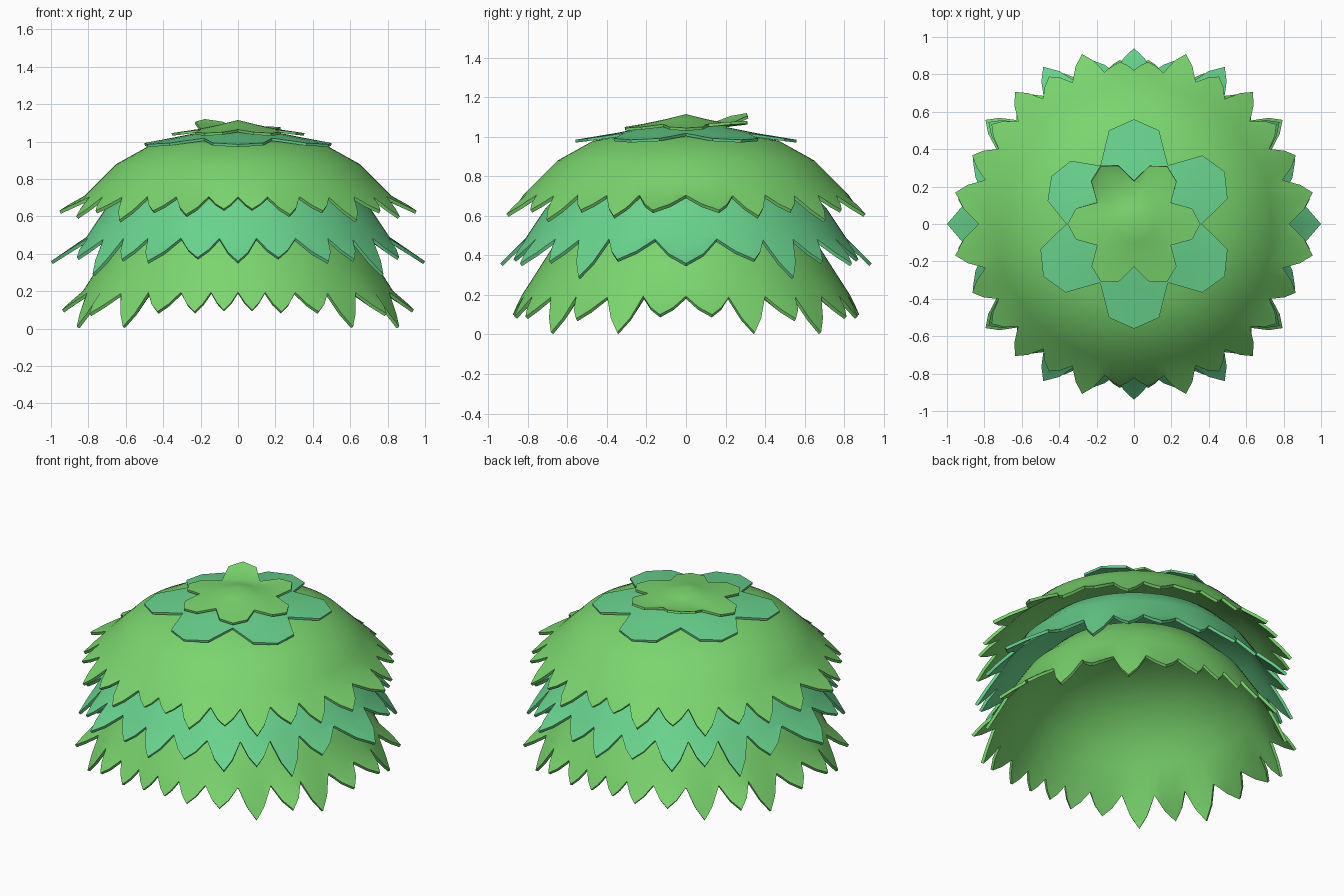
import bpy, math

if "Cube" in bpy.data.objects:
    bpy.data.objects.remove(bpy.data.objects["Cube"])


def material(name, rgb):
    m = bpy.data.materials.new(name)
    m.diffuse_color = (*rgb, 1)
    m.use_nodes = True
    m.node_tree.nodes["Principled BSDF"].inputs["Base Color"].default_value = m.diffuse_color
    return m


GREEN = material("leaf green", (0.195, 0.67, 0.155))
TEAL = material("mint green", (0.14, 0.66, 0.27))


def mirrored(quadrant):
    """Reflect tips given for 0..90 degrees into all four quadrants."""
    tips = {}
    for a, r, z in quadrant:
        for b in (a, 180 - a, 180 + a, 360 - a):
            tips[b % 360] = (r, z)
    return [(a, *tips[a]) for a in sorted(tips)]


def leaf_layer(name, mat, profile, tips, side=0.5, reach=0.62, thick=0.018):
    """Revolved dome whose last ring grows into leaf tips (angle, radius, z)."""
    rn, zn = profile[-1]
    cols = []                                   # (angle, rim radius, rim z)
    n = len(tips)
    for i, (a, r, z) in enumerate(tips):
        prev = tips[i - 1][0] - (360 if i == 0 else 0)
        nxt = tips[(i + 1) % n][0] + (360 if i == n - 1 else 0)
        left, right = (prev + a) / 2, (a + nxt) / 2

        def rim(angle, f):
            cols.append((math.radians(angle), rn + (r - rn) * f, zn + (z - zn) * f))
        rim(left, 0.06)
        rim(a + (left - a) * side, reach)
        rim(a, 1)
        rim(a + (right - a) * side, reach)
    k = len(cols)
    verts = [(0, 0, profile[0][1])]
    for r, z in profile[1:]:
        verts += [(r * math.cos(a), r * math.sin(a), z) for a, _, _ in cols]
    verts += [(r * math.cos(a), r * math.sin(a), z) for a, r, z in cols]
    faces = [(0, 1 + i, 1 + (i + 1) % k) for i in range(k)]
    for row in range(len(profile) - 1):
        p, q = 1 + row * k, 1 + (row + 1) * k
        for i in range(k):
            j = (i + 1) % k
            faces.append((p + i, q + i, q + j, p + j))
    me = bpy.data.meshes.new(name)
    me.from_pydata(verts, [], faces)
    me.materials.append(mat)
    ob = bpy.data.objects.new(name, me)
    bpy.context.collection.objects.link(ob)
    bpy.ops.object.select_all(action='DESELECT')
    ob.select_set(True)
    bpy.context.view_layer.objects.active = ob
    mod = ob.modifiers.new("thickness", 'SOLIDIFY')
    mod.thickness = thick
    mod.offset = -1
    bpy.ops.object.modifier_apply(modifier=mod.name)
    bpy.ops.object.shade_smooth_by_angle(angle=math.radians(40))
    return ob


# Lower skirt of leaves
leaf_layer("lower_leaves", GREEN,
           [(0, 0.75), (0.3, 0.71), (0.52, 0.6), (0.67, 0.45), (0.74, 0.34), (0.83, 0.2)],
           mirrored([(8, 0.95, 0.10), (22, 0.93, 0.01), (35, 0.97, 0.08), (48, 0.92, 0.01),
                     (62, 0.92, 0.09), (75, 0.90, 0.09), (85, 0.88, 0.10)]))

# Middle skirt of leaves
leaf_layer("middle_leaves", TEAL,
           [(0, 0.92), (0.35, 0.87), (0.58, 0.77), (0.71, 0.64), (0.81, 0.49)],
           mirrored([(0, 1.0, 0.36), (22, 0.93, 0.38), (35, 0.95, 0.29), (48, 0.93, 0.37),
                     (60, 0.97, 0.36), (76, 0.90, 0.38), (90, 0.94, 0.36)]))

# Upper dome of leaves
leaf_layer("upper_leaves", GREEN,
           [(0, 1.03), (0.25, 1.02), (0.47, 0.98), (0.65, 0.88), (0.74, 0.79), (0.82, 0.71)],
           mirrored([(10, 0.97, 0.63), (23, 0.94, 0.60), (35, 0.93, 0.63), (48, 0.95, 0.58),
                     (60, 0.91, 0.63), (73, 0.95, 0.61), (85, 0.87, 0.64)]))

# Six-petalled rosette on the crown
leaf_layer("crown_rosette", TEAL, [(0, 1.06), (0.2, 1.05), (0.35, 1.02)],
           [(30 + 60 * i, 0.51 if i == 2 else 0.56, 0.985) for i in range(6)],
           side=0.5, reach=0.8, thick=0.014)

# Small top rosette with one lifted petal
leaf_layer("top_rosette", GREEN, [(0, 1.115), (0.1, 1.09), (0.22, 1.065)],
           [(60 * i, 0.355, 1.12 if i == 2 else 1.08 if i == 1 else 1.045) for i in range(6)],
           side=0.5, reach=0.75, thick=0.014)
